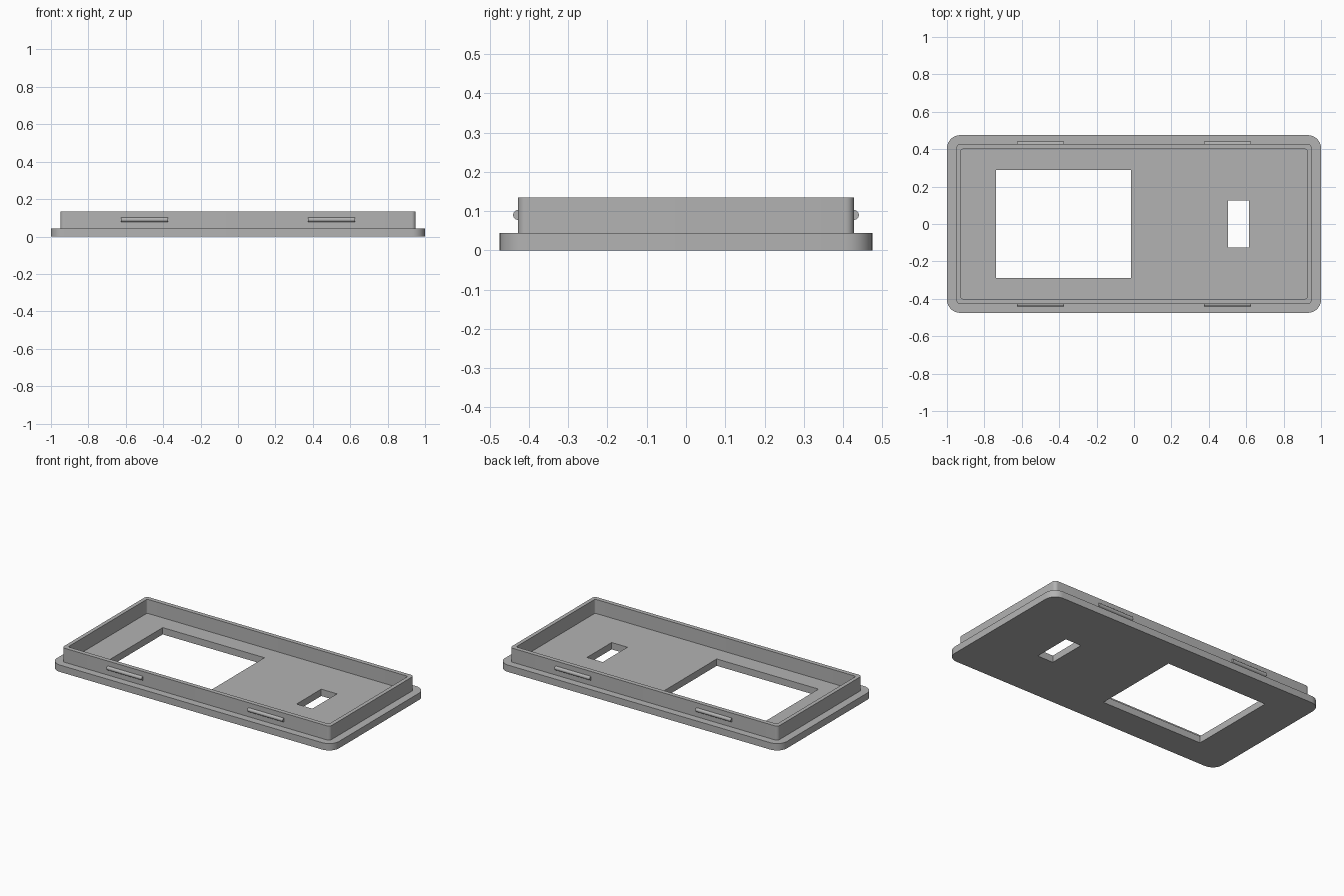
import bpy, bmesh, math
from mathutils import Vector

cube = bpy.data.objects.get("Cube")
if cube:
    bpy.data.objects.remove(cube)

grey = bpy.data.materials.new("plain grey")
grey.use_nodes = True
colour = (0.45, 0.45, 0.45, 1)
grey.diffuse_color = colour
grey.node_tree.nodes["Principled BSDF"].inputs["Base Color"].default_value = colour


def rounded_rect(x0, x1, y0, y1, radius=0, steps=8):
    """Outline of a rectangle, with arcs at the corners if a radius is given."""
    corners = [(x1, y1, -1, -1), (x0, y1, 1, -1), (x0, y0, 1, 1), (x1, y0, -1, 1)]
    points = []
    for i, (x, y, sx, sy) in enumerate(corners):
        if not radius:
            points.append((x, y))
            continue
        for k in range(steps + 1):
            a = (i + k / steps) * math.pi / 2
            points.append((x + radius * (sx + math.cos(a)),
                           y + radius * (sy + math.sin(a))))
    return points


def finish(name, bm):
    bmesh.ops.recalc_face_normals(bm, faces=bm.faces)
    mesh = bpy.data.meshes.new(name)
    bm.to_mesh(mesh)
    bm.free()
    mesh.materials.append(grey)
    obj = bpy.data.objects.new(name, mesh)
    bpy.context.collection.objects.link(obj)
    bpy.ops.object.select_all(action='DESELECT')
    obj.select_set(True)
    bpy.context.view_layer.objects.active = obj
    bpy.ops.object.shade_smooth_by_angle(angle=math.radians(30))
    return obj


def slab(name, outlines, z0, z1):
    """Extrude the first outline, with the other outlines as through holes."""
    bm = bmesh.new()
    edges = []
    for outline in outlines:
        vs = [bm.verts.new((x, y, z0)) for x, y in outline]
        edges += [bm.edges.new((v, vs[i - 1])) for i, v in enumerate(vs)]
    bmesh.ops.triangle_fill(bm, use_beauty=True, edges=edges, normal=(0, 0, 1))
    result = bmesh.ops.extrude_face_region(bm, geom=bm.faces[:], use_keep_orig=True)
    top = [g for g in result["geom"] if isinstance(g, bmesh.types.BMVert)]
    bmesh.ops.translate(bm, verts=top, vec=Vector((0, 0, z1 - z0)))
    return finish(name, bm)


# Face plate with the display window and the switch slot
slab("face_plate", [
    rounded_rect(-1, 1, -0.475, 0.475, 0.07),
    rounded_rect(-0.737, -0.015, -0.29, 0.29),
    rounded_rect(0.503, 0.615, -0.125, 0.125),
], 0, 0.044)

# Raised rim
slab("rim", [
    rounded_rect(-0.95, 0.95, -0.428, 0.428, 0.022),
    rounded_rect(-0.925, 0.925, -0.4, 0.4, 0.01),
], 0.044, 0.134)

# Rounded snap ridges on the two long sides: half-round bars set into the rim
for side, y in (("front", -0.428), ("back", 0.428)):
    for hand, x in (("right", -0.5), ("left", 0.5)):
        bm = bmesh.new()
        bmesh.ops.create_cone(bm, cap_ends=True, segments=24, radius1=0.0125,
                              radius2=0.0125, depth=0.25)
        ridge = finish(f"{side}_{hand}_snap_ridge", bm)
        ridge.rotation_euler = (0, math.pi / 2, 0)
        ridge.location = (x, y, 0.09)
